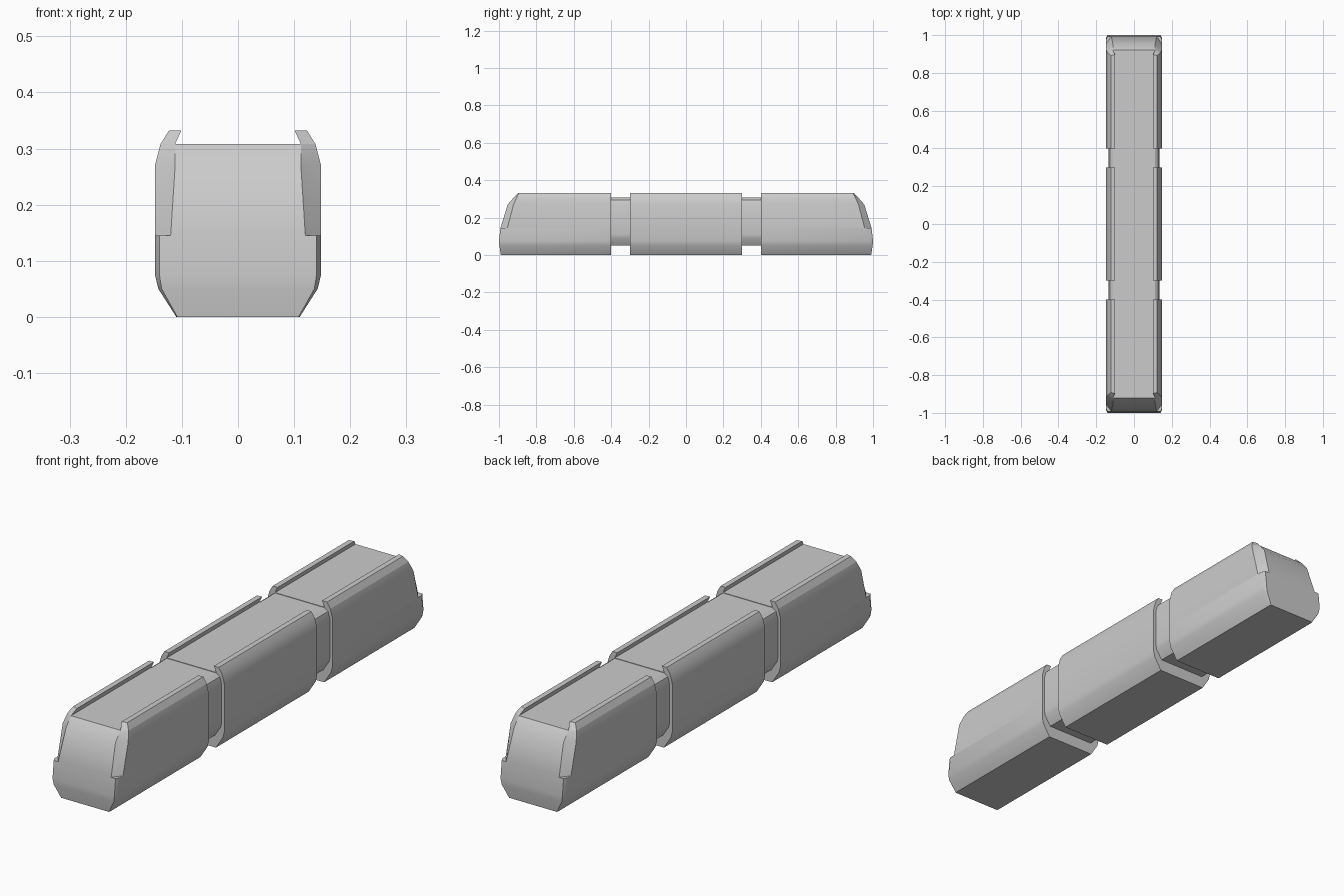
import bpy, bmesh

if "Cube" in bpy.data.objects:
    bpy.data.objects.remove(bpy.data.objects["Cube"])


def finish(name, bm):
    bmesh.ops.remove_doubles(bm, verts=bm.verts, dist=1e-5)
    bmesh.ops.recalc_face_normals(bm, faces=bm.faces)
    mesh = bpy.data.meshes.new(name)
    bm.to_mesh(mesh)
    bm.free()
    ob = bpy.data.objects.new(name, mesh)
    bpy.context.collection.objects.link(ob)
    bpy.ops.object.select_all(action='DESELECT')
    ob.select_set(True)
    bpy.context.view_layer.objects.active = ob
    bpy.ops.object.shade_smooth_by_angle(angle=0.5)
    return ob


def loft(bm, rings):
    """Skin a stack of closed rings and cap both ends."""
    loops = [[bm.verts.new(p) for p in ring] for ring in rings]
    for a, b in zip(loops, loops[1:]):
        for i in range(len(a)):
            j = (i + 1) % len(a)
            bm.faces.new((a[i], a[j], b[j], b[i]))
    bm.faces.new(loops[0])
    bm.faces.new(loops[-1])


def extrude_profile(name, half, y0, y1):
    """Extrude a symmetric cross-section along the vehicle."""
    outline = half + [(-x, z) for x, z in reversed(half)]
    bm = bmesh.new()
    loft(bm, [[(x, y, z) for x, z in outline] for y in (y0, y1)])
    return finish(name, bm)


# Middle car with raised roof rails
BODY = [(0.11, 0), (0.142, 0.05), (0.148, 0.075), (0.148, 0.27),
        (0.138, 0.308), (0.123, 0.332), (0.101, 0.332), (0.112, 0.308)]
extrude_profile("middle_car", BODY, -0.3, 0.3)

# Gangway joints
GANGWAY = [(0.106, 0.05), (0.132, 0.09), (0.136, 0.11), (0.136, 0.265),
           (0.128, 0.295), (0.112, 0.306)]
for label, s in (("front", -1), ("rear", 1)):
    extrude_profile(label + "_gangway", GANGWAY, s * 0.298, s * 0.402)

# Cab levels: z, windscreen half width and y, side half width and y
CAB = [(0.0, 0.108, 0.990, 0.110, 0.984),
       (0.05, 0.136, 0.998, 0.142, 0.984),
       (0.075, 0.140, 1.000, 0.148, 0.984),
       (0.145, 0.140, 0.992, 0.148, 0.976),
       (0.1451, 0.120, 0.992, 0.148, 0.955),
       (0.27, 0.112, 0.953, 0.148, 0.922),
       (0.308, 0.112, 0.920, 0.138, 0.905)]
for label, s in (("front", -1), ("rear", 1)):
    bm = bmesh.new()
    loft(bm, [[(-xs, s * 0.4, z), (-xs, s * ys, z), (-xf, s * yf, z),
               (xf, s * yf, z), (xs, s * ys, z), (xs, s * 0.4, z)]
              for z, xf, yf, xs, ys in CAB])
    finish(label + "_cab", bm)

    # Roof rails with sloped ends
    bm = bmesh.new()
    for m in (-1, 1):
        front = [(0.112, 0.92, 0.308), (0.138, 0.905, 0.308),
                 (0.123, 0.892, 0.332), (0.101, 0.897, 0.332)]
        loft(bm, [[(m * x, s * y, z) for x, y, z in front],
                  [(m * x, s * 0.4, z) for x, y, z in front]])
    finish(label + "_roof_rails", bm)
